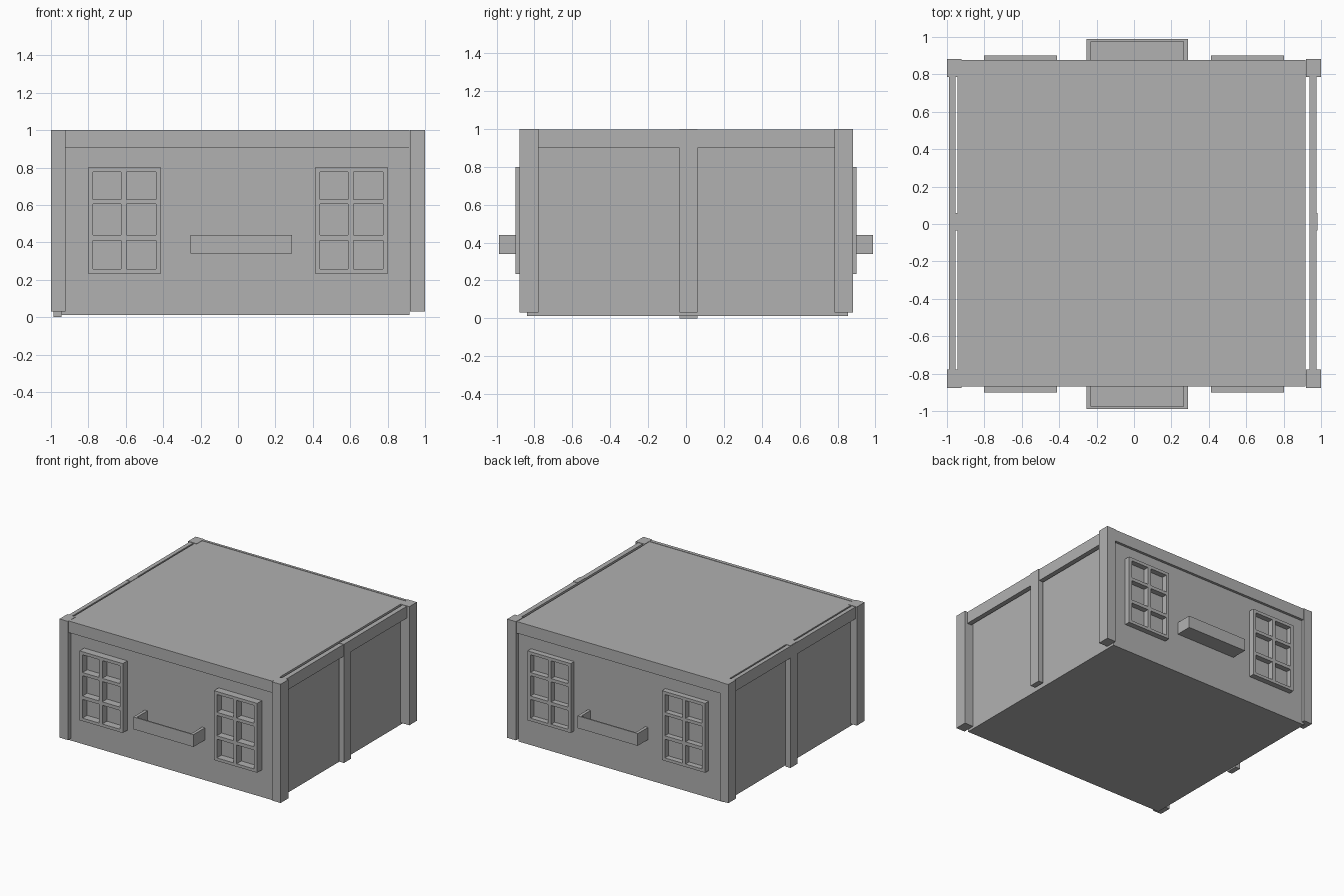
import bpy
import bmesh
from mathutils import Vector

old = bpy.data.objects.get("Cube")
if old:
    bpy.data.objects.remove(old, do_unlink=True)

grey = bpy.data.materials.new("plain_grey")
grey.use_nodes = True
colour = (0.44, 0.44, 0.44, 1)
grey.diffuse_color = colour
grey.node_tree.nodes["Principled BSDF"].inputs["Base Color"].default_value = colour


def finish(name, bm):
    bmesh.ops.recalc_face_normals(bm, faces=bm.faces)
    mesh = bpy.data.meshes.new(name)
    bm.to_mesh(mesh)
    bm.free()
    mesh.materials.append(grey)
    obj = bpy.data.objects.new(name, mesh)
    bpy.context.collection.objects.link(obj)
    return obj


def add_box(bm, x, y, z):
    lo = Vector((x[0], y[0], z[0]))
    hi = Vector((x[1], y[1], z[1]))
    for v in bmesh.ops.create_cube(bm, size=1)["verts"]:
        v.co = (lo + hi) / 2 + v.co * (hi - lo)


def box(name, x, y, z):
    bm = bmesh.new()
    add_box(bm, x, y, z)
    return finish(name, bm)


def window(name, shift, wall, outer):
    # A lattice with every second cell left open, pulled out from the wall
    xs = [-0.803, -0.776, -0.626, -0.597, -0.439, -0.412]
    zs = [0.233, 0.257, 0.41, 0.438, 0.604, 0.63, 0.775, 0.80]
    bm = bmesh.new()
    grid = [[bm.verts.new((x + shift, wall, z)) for z in zs] for x in xs]
    for i in range(len(xs) - 1):
        for j in range(len(zs) - 1):
            if not (i % 2 and j % 2):
                bm.faces.new((grid[i][j], grid[i + 1][j],
                              grid[i + 1][j + 1], grid[i][j + 1]))
    bmesh.ops.delete(bm, geom=[v for v in bm.verts if not v.link_faces],
                     context='VERTS')
    new = bmesh.ops.extrude_face_region(bm, geom=bm.faces[:])["geom"]
    for v in new:
        if isinstance(v, bmesh.types.BMVert):
            v.co.y = outer
    return finish(name, bm)


def planter(name, wall, outer):
    # Open-topped tray hung on the wall
    side = 1 if outer > wall else -1
    x0, x1, z0, z1 = -0.255, 0.289, 0.34, 0.44
    depth = sorted((wall, outer))
    inside = sorted((wall, outer - side * 0.011))
    bm = bmesh.new()
    add_box(bm, (x0, x1), sorted((outer, outer - side * 0.011)), (z0, z1))
    for x in ((x0, x0 + 0.025), (x1 - 0.025, x1)):
        add_box(bm, x, inside, (z0, z1))
    add_box(bm, (x0 + 0.025, x1 - 0.025), inside, (z0, z0 + 0.015))
    return finish(name, bm)


# Main block
front, back = -0.84, 0.855
box("main_block", (-0.943, 0.918), (front, back), (0.012, 0.997))

# Front and back: top beam, corner posts, windows and planter
for end, wall, beam, post, inner, pane, tray in (
        ("front", front, -0.868, -0.878, -0.778, -0.90, -0.988),
        ("back", back, 0.876, 0.882, 0.785, 0.90, 0.988)):
    box(end + "_top_beam", (-0.923, 0.918), sorted((wall, beam)), (0.905, 1.0))
    for side, x in (("right", (-1.0, -0.923)), ("left", (0.92, 1.0))):
        box(f"{end}_{side}_corner_post", x, sorted((inner, post)), (0.03, 1.0))
    for side, shift in (("right", 0), ("left", 1.215)):
        window(f"{end}_{side}_window", shift, wall, pane)
    planter(end + "_planter", wall, tray)

# Sides: top rail and middle post, standing just off the block
for side, rail, post, foot in (
        ("right", (-0.988, -0.955), (-0.986, -0.943), 0.0),
        ("left", (0.938, 0.977), (0.938, 0.982), 0.03)):
    box(side + "_top_rail", rail, (-0.778, 0.785), (0.90, 0.997))
    box(side + "_middle_post", post, (-0.035, 0.06), (foot, 1.0))
